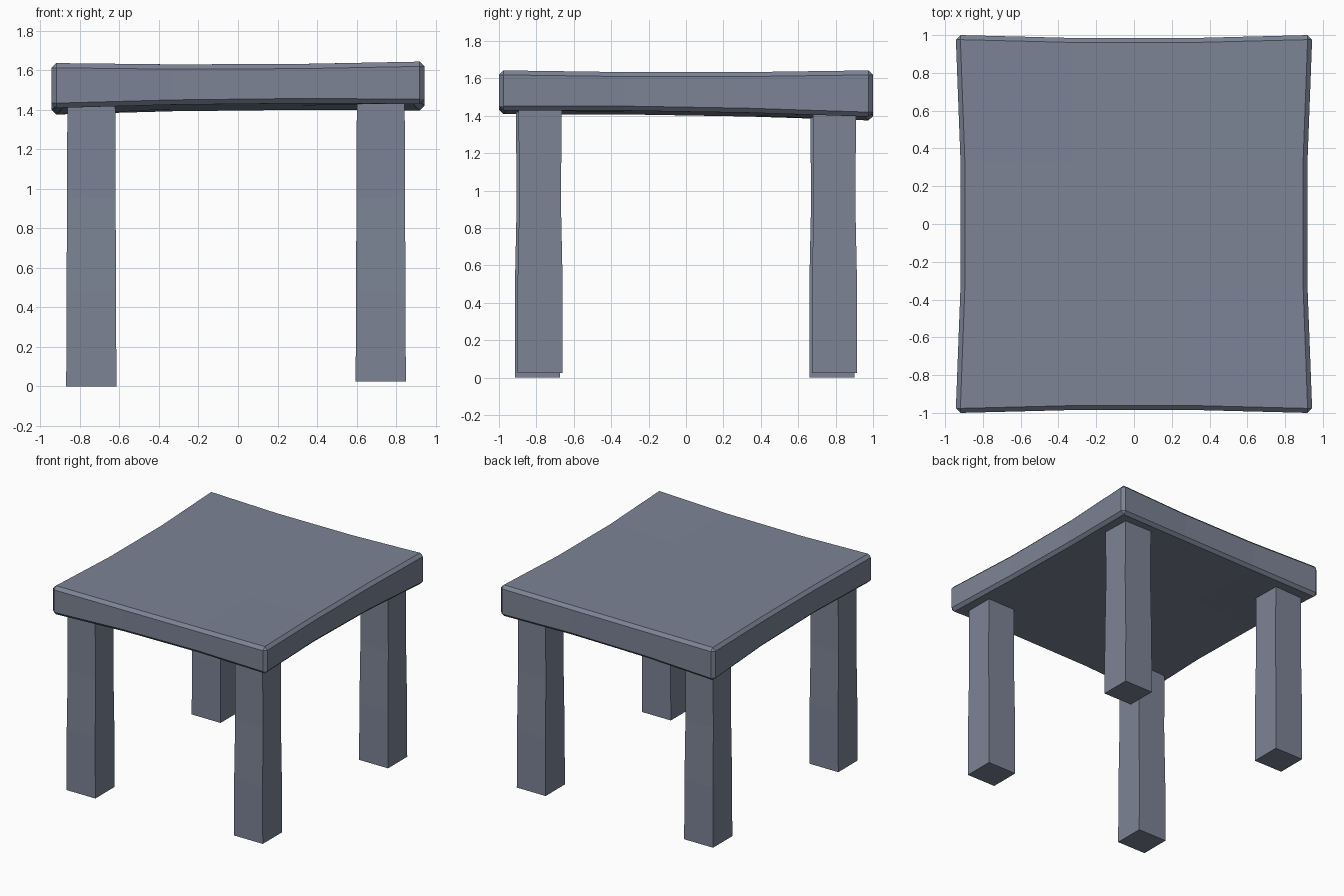
import bpy
import bmesh

if "Cube" in bpy.data.objects:
    bpy.data.objects.remove(bpy.data.objects["Cube"])

slate = bpy.data.materials.new("slate_paint")
slate.diffuse_color = (0.20, 0.228, 0.30, 1)
slate.use_nodes = True
slate.node_tree.nodes["Principled BSDF"].inputs["Base Color"].default_value = slate.diffuse_color


def finish(name, bm):
    bmesh.ops.recalc_face_normals(bm, faces=bm.faces[:])
    mesh = bpy.data.meshes.new(name)
    bm.to_mesh(mesh)
    bm.free()
    mesh.materials.append(slate)
    obj = bpy.data.objects.new(name, mesh)
    bpy.context.collection.objects.link(obj)


def box(bm, x0, x1, y0, y1, z0, z1):
    bmesh.ops.create_cube(bm, size=1)
    for v in bm.verts:
        v.co.x = x1 if v.co.x > 0 else x0
        v.co.y = y1 if v.co.y > 0 else y0
        v.co.z = z1 if v.co.z > 0 else z0


def cut(bm, co, no):
    geom = bm.verts[:] + bm.edges[:] + bm.faces[:]
    bmesh.ops.bisect_plane(bm, geom=geom, plane_co=co, plane_no=no)


# Seat: chamfered slab, cut in thirds and bowed like hand-worked wood
bm = bmesh.new()
box(bm, -0.943, 0.943, -1, 1, 1.41, 1.63)
bmesh.ops.bevel(bm, geom=bm.edges[:], offset=0.024, segments=1, affect='EDGES')
for d in (-0.33, 0.33):
    cut(bm, (d, 0, 0), (1, 0, 0))
    cut(bm, (0, d, 0), (0, 1, 0))
for v in bm.verts:
    x, y, z = v.co
    mid_x, mid_y = abs(x) < 0.5, abs(y) < 0.5
    corner = not mid_x and not mid_y
    if mid_y:
        v.co.x *= 0.974
    if mid_x:
        v.co.y *= 0.985
    if z > 1.52:
        v.co.z += 0.004 * x + (0.009 if corner else 0)
    else:
        v.co.z += 0.002 + 0.011 * x - 0.017 * y - (0.010 if corner else 0)
finish("seat", bm)

# Legs: square posts, pinched above the middle; the right pair is a little shorter
# Rings: height, half width in x, half depth in y
rings = ((0.48, 0.125, 0.121), (0.95, 0.123, 0.111), (1.44, 0.121, 0.116))
for side, cx, foot in (("left", -0.742, 0.0), ("right", 0.722, 0.025)):
    for end, sy in (("front", -1), ("back", 1)):
        cy = sy * 0.787 + (0.007 if side == "right" else -0.007)
        bm = bmesh.new()
        box(bm, -0.127, 0.127, -0.121, 0.121, foot, 1.44)
        for z in (0.48, 0.95):
            cut(bm, (0, 0, z), (0, 0, 1))
        for v in bm.verts:
            for z, hx, hy in rings:
                if abs(v.co.z - z) < 0.01:
                    v.co.x = hx if v.co.x > 0 else -hx
                    v.co.y = hy if v.co.y > 0 else -hy
            v.co.x += cx
            v.co.y += cy
        finish(f"{end}_{side}_leg", bm)
